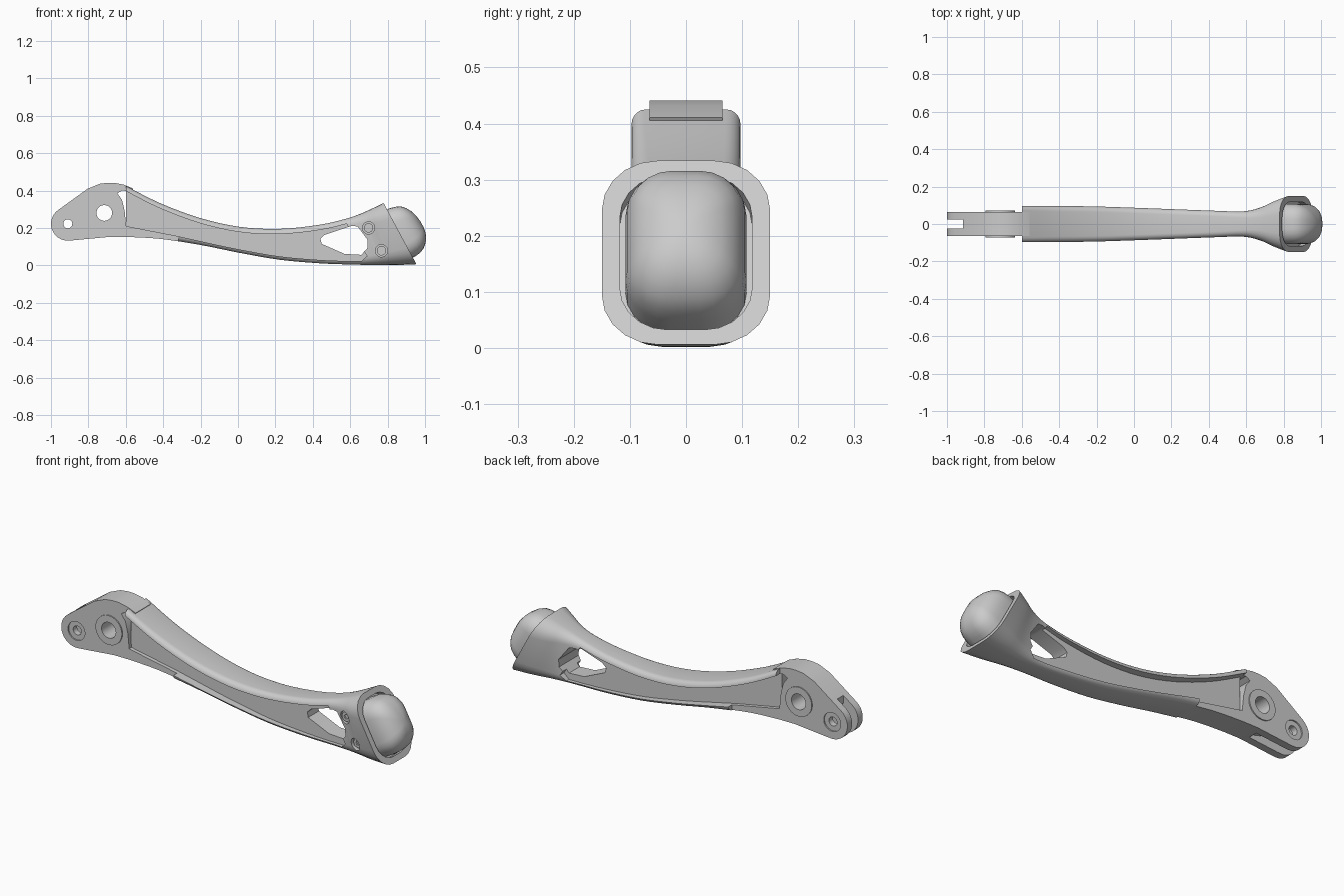
import bpy, bmesh, math
from mathutils import Vector

if "Cube" in bpy.data.objects:
    bpy.data.objects.remove(bpy.data.objects["Cube"])


def make(name, rings=None, outline=None, y0=0, y1=0):
    """Loft closed rings, or extrude an x-z outline between two y values."""
    if outline:
        rings = [[(x, y, z) for x, z in outline] for y in (y0, y1)]
    bm = bmesh.new()
    loops = [[bm.verts.new(p) for p in r] for r in rings]
    for a, b in zip(loops, loops[1:]):
        for i in range(len(a)):
            j = (i + 1) % len(a)
            bm.faces.new((a[i], a[j], b[j], b[i]))
    bm.faces.new(loops[0])
    bm.faces.new(loops[-1])
    bmesh.ops.recalc_face_normals(bm, faces=bm.faces)
    me = bpy.data.meshes.new(name)
    bm.to_mesh(me)
    bm.free()
    ob = bpy.data.objects.new(name, me)
    bpy.context.collection.objects.link(ob)
    return ob


def circle(x, z, r, n=32):
    return [(x + r * math.cos(2 * math.pi * i / n), z + r * math.sin(2 * math.pi * i / n)) for i in range(n)]


def boolean(ob, other, op='DIFFERENCE'):
    other.hide_render = True
    m = ob.modifiers.new("bool", 'BOOLEAN')
    m.object, m.operation, m.solver = other, op, 'EXACT'
    bpy.context.view_layer.objects.active = ob
    bpy.ops.object.modifier_apply(modifier=m.name)
    bpy.data.objects.remove(other)


def cut(ob, outline, y0, y1):
    boolean(ob, make("cutter", outline=outline, y0=y0, y1=y1))


def smooth(ob, angle=28):
    bpy.ops.object.select_all(action='DESELECT')
    ob.select_set(True)
    bpy.context.view_layer.objects.active = ob
    bpy.ops.object.shade_smooth_by_angle(angle=math.radians(angle))


def ring(center, u, w, h, r, k=6):
    """Rounded rectangle: half width w along y, half height h along u."""
    r = min(r, w * 0.98, h * 0.98)
    pts = []
    for q, (sy, su) in enumerate([(1, 1), (-1, 1), (-1, -1), (1, -1)]):
        for i in range(k):
            a = math.pi / 2 * (q + i / (k - 1))
            pts.append(center + Vector((0, sy * (w - r) + r * math.cos(a), 0))
                       + u * (su * (h - r) + r * math.sin(a)))
    return pts


def spline(rows, steps=4):
    out = []
    for i in range(len(rows) - 1):
        p = [rows[max(i - 1, 0)], rows[i], rows[i + 1], rows[min(i + 2, len(rows) - 1)]]
        for s in range(steps):
            t = s / steps
            out.append([0.5 * (2 * b + (c - a) * t + (2 * a - 5 * b + 4 * c - d) * t * t
                               + (3 * b - a - 3 * c + d) * t ** 3) for a, b, c, d in zip(*p)])
    return out + [rows[-1]]


# Arm: sections as top x, top z, bottom x, bottom z, half width, corner radius
stations = spline([
    (-0.60, 0.425, -0.60, 0.152, 0.097, 0.025), (-0.42, 0.334, -0.42, 0.142, 0.097, 0.03),
    (-0.206, 0.254, -0.206, 0.11, 0.094, 0.03), (0.008, 0.206, 0.008, 0.067, 0.087, 0.03),
    (0.222, 0.195, 0.222, 0.03, 0.079, 0.03), (0.436, 0.217, 0.436, 0.011, 0.071, 0.03),
    (0.58, 0.25, 0.62, 0.004, 0.068, 0.035), (0.66, 0.278, 0.74, 0.002, 0.088, 0.055),
    (0.72, 0.305, 0.85, 0.002, 0.122, 0.08), (0.778, 0.334, 0.954, 0.006, 0.15, 0.1)])
sections = []
for xt, zt, xb, zb, w, r in stations:
    top, bot = Vector((xt, 0, zt)), Vector((xb, 0, zb))
    sections.append(ring((top + bot) / 2, (top - bot).normalized(), w, (top - bot).length / 2, r))
arm = make("arm", sections)

# Side pockets that leave a thin web between top and bottom flanges
inner = [s for s in stations if s[0] < 0.585]
pocket = [(-0.7, 0.46)] + [(s[0], s[1] - 0.028) for s in inner]
pocket += [(0.69, 0.05), (0.66, 0.022)]
pocket += [(s[2], s[3] + 0.018) for s in reversed(inner) if -0.1 < s[2] < 0.6]
pocket += [(-0.33, 0.158), (-0.6, 0.21), (-0.7, 0.23)]
step = [(-0.7, 0.05), (-0.33, 0.05), (-0.31, 0.2), (-0.7, 0.3)]
for s in (-1, 1):
    cut(arm, pocket, s * 0.045, s * 0.3)
    cut(arm, step, s * 0.065, s * 0.3)

# Window through the web
cut(arm, [(0.441, 0.142), (0.463, 0.163), (0.607, 0.211), (0.639, 0.208), (0.693, 0.136),
          (0.693, 0.094), (0.66, 0.056), (0.57, 0.061), (0.447, 0.115)], -0.3, 0.3)

# Screw bores and screws on the front of the socket
for i, (x, z) in enumerate([(0.698, 0.2), (0.767, 0.078)]):
    cut(arm, circle(x, z, 0.033, 24), -0.3, -0.072)
    screw = make(f"screw_{i + 1}", outline=circle(x, z, 0.025, 24), y0=-0.083, y1=-0.07)
    cut(screw, circle(x, z, 0.013, 6), -0.2, -0.075)
    smooth(screw)

# Socket recess in the slanted end
u, n = Vector((-0.475, 0, 0.88)), Vector((0.88, 0, 0.475))
mid = Vector((0.866, 0, 0.17))
boolean(arm, make("cutter", [ring(mid + n * d, u, 0.118, 0.156, 0.085) for d in (-0.03, 0.1)]))
smooth(arm)

# Domed foot pad seated in the socket
dome = [(-0.031, 0.108, 0.146, 0), (0.015, 0.108, 0.146, 0), (0.045, 0.105, 0.14, -0.002),
        (0.07, 0.097, 0.13, -0.002), (0.092, 0.084, 0.11, -0.004), (0.11, 0.064, 0.084, -0.008),
        (0.122, 0.037, 0.05, -0.012), (0.127, 0.012, 0.018, -0.014)]
foot = make("foot_pad", [ring(mid + n * d + u * o, u, w, h, w * 0.75) for d, w, h, o in dome])
smooth(foot, 40)

# Hinge plate with forked end
nose = [(-0.91 + 0.09 * math.cos(math.radians(a)), 0.222 + 0.09 * math.sin(math.radians(a)))
        for a in range(125, 271, 12)]
outline = nose + [(-0.88, 0.134), (-0.69, 0.152), (-0.56, 0.152), (-0.56, 0.202), (-0.598, 0.21),
                  (-0.606, 0.29), (-0.62, 0.35), (-0.645, 0.385), (-0.62, 0.4), (-0.57, 0.395),
                  (-0.56, 0.411), (-0.61, 0.431), (-0.66, 0.441), (-0.70, 0.441),
                  (-0.74, 0.436), (-0.805, 0.409)]
plate = make("hinge_plate", outline=outline, y0=-0.065, y1=0.065)

# Bosses round the main pivot, shallow recesses round the small one
boolean(plate, make("boss", outline=circle(-0.715, 0.28, 0.078), y0=-0.071, y1=0.071), 'UNION')
for s in (-1, 1):
    cut(plate, circle(-0.91, 0.222, 0.05), s * 0.058, s * 0.2)
cut(plate, circle(-0.715, 0.28, 0.042), -0.2, 0.2)
cut(plate, circle(-0.91, 0.222, 0.024), -0.2, 0.2)
cut(plate, [(-1.1, 0.5), (-0.913, 0.5), (-0.913, 0.29), (-0.85, 0.2), (-0.72, 0.165),
            (-0.69, 0.05), (-1.1, 0.05)], -0.025, 0.025)
smooth(plate)
